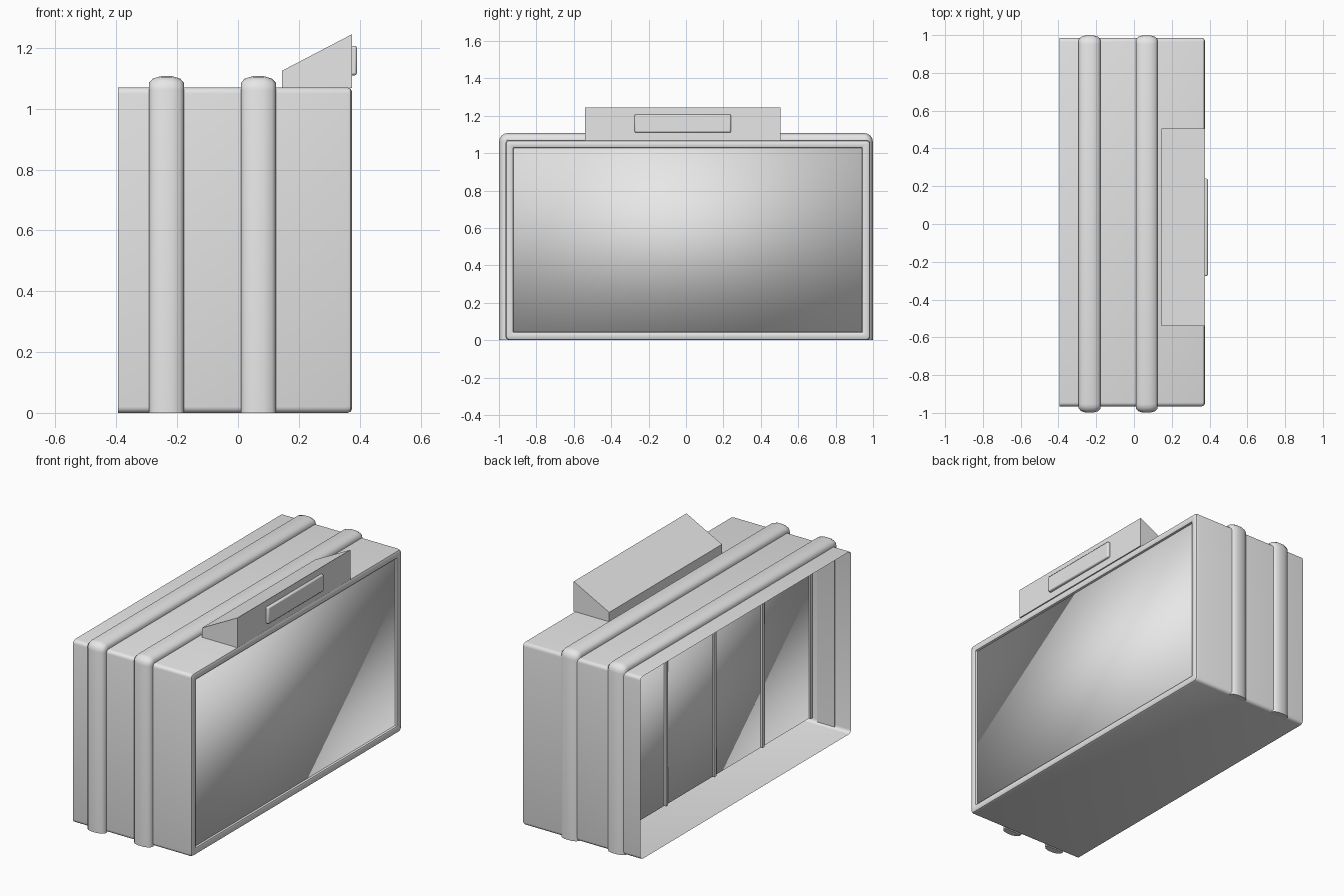
import bpy, bmesh, math

if "Cube" in bpy.data.objects:
    bpy.data.objects.remove(bpy.data.objects["Cube"], do_unlink=True)

GREY = (0.8, 0.8, 0.8, 1.0)
grey = bpy.data.materials.new("plain_grey")
grey.use_nodes = True
grey.diffuse_color = GREY
grey.node_tree.nodes["Principled BSDF"].inputs["Base Color"].default_value = GREY


def finish(name, bm, smooth=None, bevel=0):
    """Turn a bmesh into a named object with bevel and shading."""
    bmesh.ops.recalc_face_normals(bm, faces=bm.faces[:])
    mesh = bpy.data.meshes.new(name)
    bm.to_mesh(mesh)
    bm.free()
    mesh.materials.append(grey)
    obj = bpy.data.objects.new(name, mesh)
    bpy.context.collection.objects.link(obj)
    if bevel:
        mod = obj.modifiers.new("bevel", "BEVEL")
        mod.width, mod.segments = bevel, 2
    if smooth is not None:
        bpy.ops.object.select_all(action="DESELECT")
        obj.select_set(True)
        bpy.context.view_layer.objects.active = obj
        if smooth >= 180:
            bpy.ops.object.shade_smooth()
        else:
            bpy.ops.object.shade_smooth_by_angle(angle=math.radians(smooth))
    return obj


def box(name, low, high, smooth=None, bevel=0):
    bm = bmesh.new()
    bmesh.ops.create_cube(bm, size=1)
    for v in bm.verts:
        v.co = [a if c < 0 else b for a, b, c in zip(low, high, v.co)]
    return finish(name, bm, smooth, bevel)


def loft(bm, loops, cap=False):
    """Bridge closed loops of points in order."""
    rings = [[bm.verts.new(p) for p in loop] for loop in loops]
    for a, b in zip(rings, rings[1:]):
        for i in range(len(a)):
            j = (i + 1) % len(a)
            bm.faces.new((a[i], a[j], b[j], b[i]))
    if cap:
        bm.faces.new(rings[0])
        bm.faces.new(rings[-1])


def rounded_rect(x, inset, radius, steps=4):
    """Rounded rectangle across the case at depth x."""
    low_y, high_y = -0.965 + inset, 0.985 - inset
    low_z, high_z = inset, 1.07 - inset
    corners = [(high_y, high_z, -1, -1), (low_y, high_z, 1, -1),
               (low_y, low_z, 1, 1), (high_y, low_z, -1, 1)]
    points = []
    for q, (y, z, sy, sz) in enumerate(corners):
        for k in range(steps + 1):
            a = math.pi / 2 * (q + k / steps)
            points.append((x, y + radius * (sy + math.cos(a)),
                           z + radius * (sz + math.sin(a))))
    return points


# Open-backed case with a rounded front rim
bm = bmesh.new()
sections = [(-0.395, 0, 0.02), (0.36, 0, 0.02), (0.37, 0.004, 0.018),
            (0.375, 0.014, 0.014), (0.375, 0.032, 0.008),
            (0.371, 0.041, 0.004), (0.355, 0.045, 0.003)]
loft(bm, [rounded_rect(*s) for s in sections])
finish("case_shell", bm, 40)

# Softly shaded block that fills the front opening
box("screen_block", (-0.16, -0.925, 0.043), (0.36, 0.945, 1.032), smooth=180)

# Thin upright ribs on the rear of the block
for i in range(5):
    y = -0.92 + 0.447 * i
    box(f"rear_rib_{i + 1}", (-0.172, y - 0.01, 0.043), (-0.155, y + 0.01, 1.032))

# Half-round bands over the sides and top
half = [(0.0575, 0.038), (0.0575, 0.022), (0.045, 0.008), (0.018, 0)]
profile = half + [(-dx, d) for dx, d in reversed(half)]


def band_path(steps=4):
    """Centre y, centre z and outward direction along the inverted U."""
    path = [(0.953, 0, 1, 0)]
    for side in (0, 1):
        for k in range(steps + 1):
            a = math.pi / 2 * (side + k / steps)
            path.append((-0.953 if side else 0.953, 1.062, math.cos(a), math.sin(a)))
    return path + [(-0.953, 0, -1, 0)]


for name, cx in (("rear_band", -0.235), ("front_band", 0.067)):
    bm = bmesh.new()
    loft(bm, [[(cx + dx, y + ny * (0.046 - d), z + nz * (0.045 - d))
               for dx, d in profile] for y, z, ny, nz in band_path()], cap=True)
    finish(name, bm, 50)

# Sloped housing on the top
bm = bmesh.new()
side = [(0.145, 1.068), (0.375, 1.068), (0.375, 1.245), (0.145, 1.125)]
loft(bm, [[(x, y, z) for x, z in side] for y in (-0.54, 0.505)], cap=True)
finish("top_housing", bm)

# Raised plate on the housing front
box("housing_plate", (0.365, -0.275, 1.11), (0.391, 0.24, 1.207), smooth=40, bevel=0.007)
